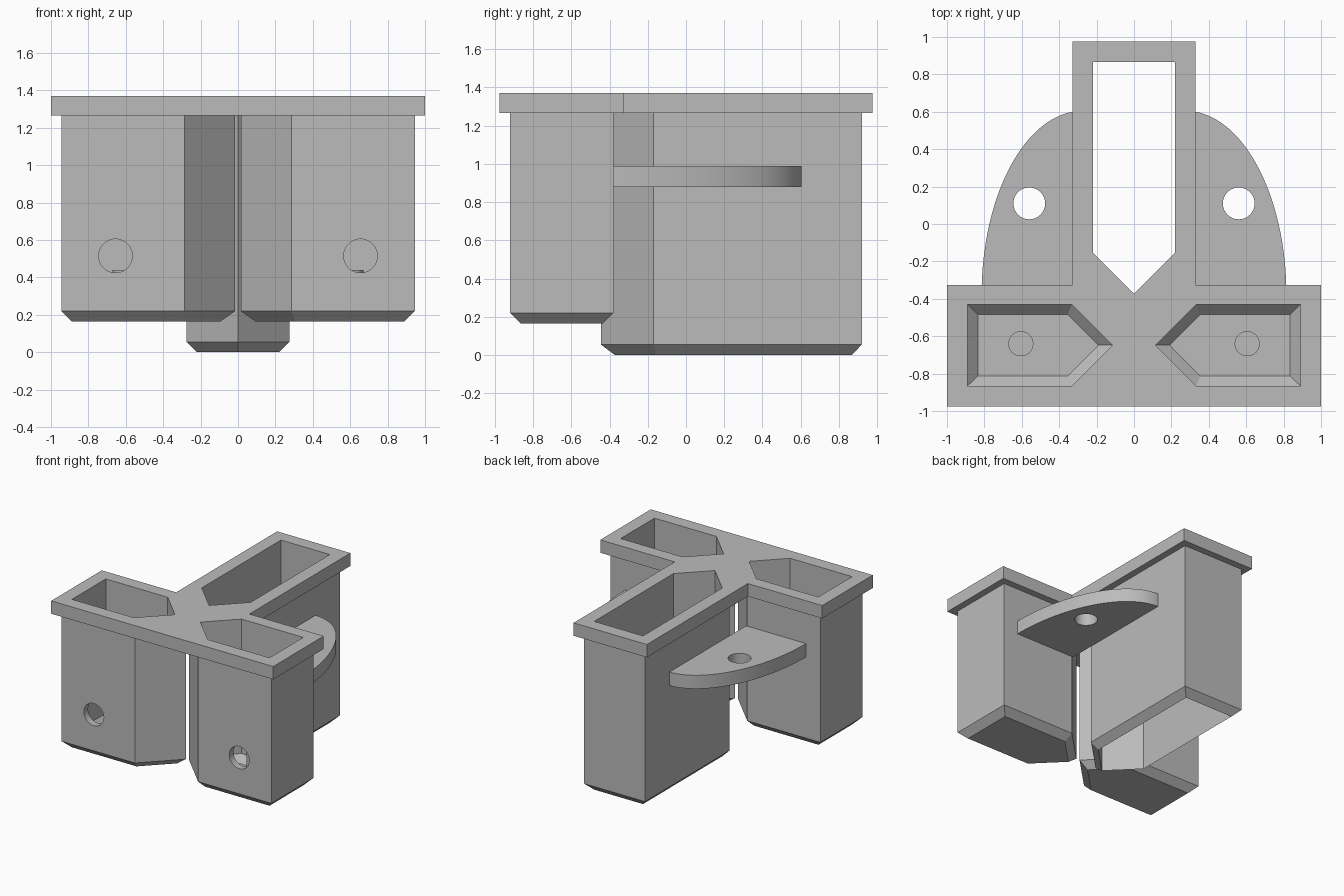
import bpy, bmesh, math
from mathutils import Matrix

cube = bpy.data.objects.get("Cube")
if cube:
    bpy.data.objects.remove(cube, do_unlink=True)

grey = bpy.data.materials.new("plain grey")
grey.use_nodes = True
grey.diffuse_color = (0.5, 0.5, 0.5, 1)
grey.node_tree.nodes["Principled BSDF"].inputs["Base Color"].default_value = (0.5, 0.5, 0.5, 1)


def finish(name, bm):
    bmesh.ops.recalc_face_normals(bm, faces=bm.faces)
    mesh = bpy.data.meshes.new(name)
    bm.to_mesh(mesh)
    bm.free()
    mesh.materials.append(grey)
    obj = bpy.data.objects.new(name, mesh)
    bpy.context.collection.objects.link(obj)
    return obj


def house(tip, end, half, centre=0):
    """Pentagon along +u: a right-angled point at tip, a square end."""
    s = tip + half
    return [(tip, centre), (s, centre - half), (end, centre - half),
            (end, centre + half), (s, centre + half)]


def circle(x, y, r, n=40):
    return [(x + r * math.cos(2 * math.pi * i / n), y + r * math.sin(2 * math.pi * i / n))
            for i in range(n)]


def mirror(points):
    return [(-x, y) for x, y in points]


def turn(points):
    return [(-v, u) for u, v in points]


def loft(name, rings, loop=False):
    """Join (outline, z) rings; cap both ends, or close the chain on itself."""
    bm = bmesh.new()
    rows = [[bm.verts.new((x, y, z)) for x, y in pts] for pts, z in rings]
    pairs = list(zip(rows, rows[1:]))
    if loop:
        pairs.append((rows[-1], rows[0]))
    else:
        bm.faces.new(rows[0])
        bm.faces.new(rows[-1])
    for a, b in pairs:
        for i in range(len(a)):
            j = (i + 1) % len(a)
            bm.faces.new((a[i], a[j], b[j], b[i]))
    return finish(name, bm)


def slab(name, outlines, z0, z1):
    """Flat plate: the first outline is the rim, the others are holes."""
    bm = bmesh.new()
    for pts in outlines:
        vs = [bm.verts.new((x, y, z0)) for x, y in pts]
        for i in range(len(vs)):
            bm.edges.new((vs[i - 1], vs[i]))
    bmesh.ops.triangle_fill(bm, edges=bm.edges[:], use_beauty=True)
    top = bmesh.ops.extrude_face_region(bm, geom=bm.faces[:])["geom"]
    for v in top:
        if isinstance(v, bmesh.types.BMVert):
            v.co.z = z1
    return finish(name, bm)


def cut_hole(obj, x, y, z, r, depth):
    """Round hole along y."""
    bm = bmesh.new()
    bmesh.ops.create_cone(bm, cap_ends=True, segments=40, radius1=r, radius2=r, depth=depth,
                          matrix=Matrix.Translation((x, y, z)) @ Matrix.Rotation(math.pi / 2, 4, "X"))
    cutter = finish("hole_cutter", bm)
    cutter.hide_render = True
    mod = obj.modifiers.new("hole", "BOOLEAN")
    mod.operation = "DIFFERENCE"
    mod.solver = "EXACT"
    mod.object = cutter
    bpy.context.view_layer.update()
    done = obj.evaluated_get(bpy.context.evaluated_depsgraph_get())
    mesh = bpy.data.meshes.new_from_object(done)
    obj.modifiers.clear()
    obj.data = mesh
    bpy.data.objects.remove(cutter, do_unlink=True)


def smooth(obj):
    bpy.ops.object.select_all(action="DESELECT")
    obj.select_set(True)
    bpy.context.view_layer.objects.active = obj
    bpy.ops.object.shade_smooth_by_angle(angle=math.radians(30))


TOP, UNDER = 1.37, 1.265
side_outer = house(0.015, 0.945, 0.27, -0.65)
side_base = house(0.093, 0.89, 0.215, -0.65)
side_inner = house(0.115, 0.89, 0.2175, -0.648)
side_floor = house(0.19, 0.835, 0.165, -0.648)
back_outer = turn(house(-0.445, 0.92, 0.275))
back_inner = turn(house(-0.372, 0.867, 0.22))

# T-shaped top flange with three socket openings
half = [(0.33, 0.975), (0.33, -0.325), (1, -0.325), (1, -0.975)]
slab("top_flange", [half + mirror(half)[::-1], back_inner, side_inner, mirror(side_inner)],
     UNDER, TOP)

# Back leg, open right through
loft("back_leg", [(back_inner, UNDER), (back_outer, UNDER), (back_outer, 0.055), (back_inner, 0)],
     loop=True)

# Ear outline: quarter ellipse against the back leg
ear = [(0.275 + 0.54 * math.cos(a), -0.38 + 0.985 * math.sin(a))
       for a in (math.pi / 2 * i / 32 for i in range(33))] + [(0.275, -0.38)]

for side, flip in (("left", lambda p: p), ("right", mirror)):
    sign = 1 if side == "left" else -1
    # Closed side leg with a hollow socket
    leg = loft(side + "_leg", [(flip(side_floor), 0.22), (flip(side_inner), 0.275),
                               (flip(side_inner), UNDER), (flip(side_outer), UNDER),
                               (flip(side_outer), 0.22), (flip(side_base), 0.165)])
    cut_hole(leg, sign * 0.655, -0.9, 0.515, 0.09, 0.2)
    smooth(leg)
    # Small peg on the socket floor
    peg = circle(sign * 0.605, -0.64, 0.067)
    smooth(loft(side + "_peg", [(peg, 0.21), (peg, 0.44)]))
    # Curved ear with a screw hole
    smooth(slab(side + "_ear", [flip(ear), circle(sign * 0.56, 0.11, 0.085)], 0.88, 0.99))
